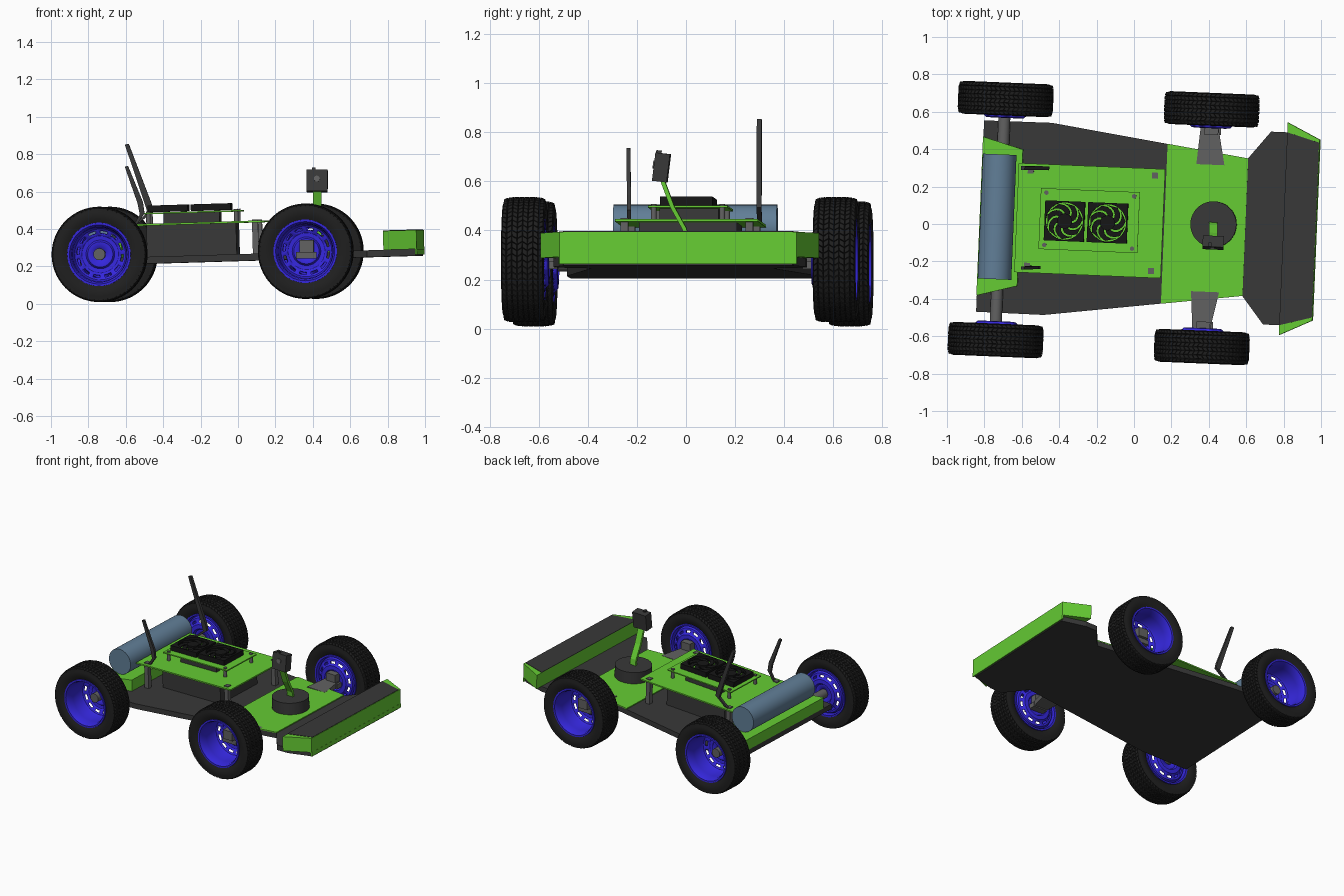
import bpy, bmesh
from math import sin, cos, pi, radians
from mathutils import Matrix, Vector

if "Cube" in bpy.data.objects:
    bpy.data.objects.remove(bpy.data.objects["Cube"])

# Frames: whole rover is yawed slightly; the body is also pitched nose-up
YAW = Matrix.Translation((0, .008, 0)) @ Matrix.Rotation(radians(-2.4), 4, 'Z')
BODY = YAW @ Matrix.Translation((.01, 0, 0)) @ Matrix.Rotation(radians(-1.7), 4, 'Y')


def material(name, rgb):
    m = bpy.data.materials.new(name)
    m.diffuse_color = (*rgb, 1)
    m.use_nodes = True
    m.node_tree.nodes["Principled BSDF"].inputs["Base Color"].default_value = m.diffuse_color
    return m


GREEN = material("green", (.13, .6, .033))
DARK = material("dark", (.04, .04, .04))
BLACK = material("black", (.008, .008, .008))
RUBBER = material("rubber", (.014, .014, .014))
BLUE = material("blue", (.035, .02, .72))
STEEL = material("steel", (.12, .21, .31))
GREY = material("grey", (.12, .12, .12))


def finish(name, bm, mat, M, smooth=False, recalc=True):
    if recalc:
        bmesh.ops.recalc_face_normals(bm, faces=bm.faces[:])
    me = bpy.data.meshes.new(name)
    bm.to_mesh(me)
    bm.free()
    ob = bpy.data.objects.new(name, me)
    bpy.context.collection.objects.link(ob)
    me.materials.append(mat)
    ob.matrix_world = M
    if smooth:
        bpy.ops.object.select_all(action='DESELECT')
        ob.select_set(True)
        bpy.context.view_layer.objects.active = ob
        bpy.ops.object.shade_smooth_by_angle(angle=radians(35))
    return ob


def add_prism(bm, pts, z0, z1):
    lo = [bm.verts.new((x, y, z0)) for x, y in pts]
    hi = [bm.verts.new((x, y, z1)) for x, y in pts]
    bm.faces.new(lo[::-1])
    bm.faces.new(hi)
    for i in range(len(pts)):
        j = (i + 1) % len(pts)
        bm.faces.new((lo[i], lo[j], hi[j], hi[i]))


def prism(name, pts, z0, z1, mat, M=BODY):
    bm = bmesh.new()
    add_prism(bm, pts, z0, z1)
    return finish(name, bm, mat, M)


def plate(name, half, z0, z1, mat, M=BODY):
    """Left/right symmetric plate from (u, half width) pairs."""
    return prism(name, half + [(u, -v) for u, v in reversed(half)], z0, z1, mat, M)


def box(name, u0, u1, v0, v1, z0, z1, mat, M=BODY):
    return prism(name, [(u0, v0), (u1, v0), (u1, v1), (u0, v1)], z0, z1, mat, M)


def rod(name, a, b, r, mat, M=BODY, seg=32):
    a, b = Vector(a), Vector(b)
    bm = bmesh.new()
    T = Matrix.Translation((a + b) / 2) @ (b - a).to_track_quat('Z', 'Y').to_matrix().to_4x4()
    bmesh.ops.create_cone(bm, cap_ends=True, segments=seg, radius1=r, radius2=r,
                          depth=(b - a).length, matrix=T)
    return finish(name, bm, mat, M, True)


def ribbon(name, path, across, thick, mat, M=YAW):
    """Bent bar: path points with per-point half width, offset sideways."""
    bm = bmesh.new()
    across, thick = Vector(across), Vector(thick)
    rings = [[bm.verts.new(Vector(p) + across * w * a + thick * b)
              for a, b in ((-1, -1), (1, -1), (1, 1), (-1, 1))] for *p, w in path]
    for r, s in zip(rings, rings[1:]):
        for i in range(4):
            bm.faces.new((r[i], r[i - 1], s[i - 1], s[i]))
    bm.faces.new(rings[0])
    bm.faces.new(rings[-1][::-1])
    return finish(name, bm, mat, M)


def lathe(prof, seg, twist=None, skip=lambda row, i: False, closed=False):
    """Revolve (radius, axial) profile around the y axis."""
    bm = bmesh.new()
    rings = []
    for k, (r, t) in enumerate(prof):
        off = twist[k] if twist else 0
        rings.append([bm.verts.new((r * cos(2 * pi * (i + off) / seg), t,
                                    r * sin(2 * pi * (i + off) / seg))) for i in range(seg)])
    rows = []
    for k in range(len(rings) if closed else len(rings) - 1):
        a, b = rings[k], rings[(k + 1) % len(rings)]
        rows.append([bm.faces.new((a[i], b[i], b[(i + 1) % seg], a[(i + 1) % seg]))
                     for i in range(seg) if not skip(k, i)])
    return bm, rows


# Chassis plate, front deck, rear slab
plate("chassis_plate", [(-.826, .512), (-.465, .514), (.592, .367), (.71, .516),
                        (.80, .516), (.968, .468)], .228, .265, DARK)
plate("front_deck", [(.16, .428), (.594, .368)], .265, .272, GREEN)
plate("rear_slab", [(-.826, .425), (-.61, .365)], .265, .345, GREEN)

# Front bumper with dark lid and front lip
plate("bumper", [(.80, .569), (.975, .484)], .264, .366, GREEN)
plate("bumper_lid", [(.80, .516), (.972, .468)], .366, .3685, DARK)
plate("bumper_lip", [(.966, .488), (.976, .484)], .235, .264, GREEN)

# Raised electronics deck, housing and posts
box("upper_deck", -.626, .158, -.292, .292, .432, .442, GREEN)
box("battery_box", -.48, .0, -.2, .2, .265, .432, DARK)
for u in (-.56, .105):
    for s in (-1, 1):
        box("deck_post", u - .016, u + .016, s * .255 - .016, s * .255 + .016, .265, .448, GREY)

# Top board, its core module and standoffs
box("top_board", -.5, .03, -.163, .163, .493, .501, GREEN)
box("core_module", -.39, -.09, -.12, .12, .442, .493, DARK)
for u in (-.47, .0):
    for s in (-1, 1):
        rod("standoff", (u, s * .14, .442), (u, s * .14, .508), .012, GREY, seg=12)

# Cooling fans: square frame with round opening, hub, curved blades
for cu in (-.366, -.136):
    FM = BODY @ Matrix.Translation((cu, -.008, .503))
    bm = bmesh.new()
    n, h = 40, .107
    ang = [2 * pi * i / n for i in range(n)]
    loops = []
    for z in (0, .036):
        loops.append([bm.verts.new((cos(a) * h / max(abs(cos(a)), abs(sin(a))),
                                    sin(a) * h / max(abs(cos(a)), abs(sin(a))), z)) for a in ang])
        loops.append([bm.verts.new((.1 * cos(a), .1 * sin(a), z)) for a in ang])
    for p, q in ((0, 1), (1, 3), (3, 2), (2, 0)):
        for i in range(n):
            j = (i + 1) % n
            bm.faces.new((loops[p][i], loops[p][j], loops[q][j], loops[q][i]))
    finish("fan_frame", bm, BLACK, FM)
    rod("fan_hub", (0, 0, 0), (0, 0, .034), .04, BLACK, FM)
    bm = bmesh.new()
    radii = [.036 + .0122 * i for i in range(6)]
    for k in range(7):
        def edge(r, shift):
            a = 2 * pi * k / 7 + shift + 90 * (r - .036) ** 1.6
            return r * cos(a), r * sin(a)
        add_prism(bm, [edge(r, 0) for r in radii] + [edge(r, .66) for r in reversed(radii)], .016, .024)
    finish("fan_blades", bm, BLACK, FM)

# Tank across the rear, sensor disc at the front
rod("rear_tank", (-.73, -.334, .437), (-.73, .334, .437), .09, STEEL, seg=40)
rod("sensor_disc", (.425, .008, .272), (.425, .008, .355), .123, DARK, seg=48)

# Camera on a bent arm
ribbon("camera_arm", [(.424, .012, .355, 1), (.424, .005, .405, 1), (.426, -.045, .495, 1),
                      (.427, -.088, .61, 1)], (.023, 0, 0), (0, .008, .003), GREEN)
CM = YAW @ Matrix.Translation((.427, -.09, .657)) @ Matrix.Rotation(radians(-7), 4, 'X')
box("camera_body", -.056, .056, -.03, .03, -.058, .058, DARK, CM)
rod("camera_lens", (0, -.028, .008), (0, -.036, .008), .016, GREY, CM, 24)
box("camera_knob", -.025, -.008, -.03, -.008, .058, .068, DARK, CM)

# Rear antennas, bent at the foot and leaning back
ribbon("tall_antenna", [(-.552, .27, .43, .7), (-.48, .27, .49, .9), (-.49, .27, .53, 1),
                        (-.606, .266, .853, .6)], (.017, 0, .004), (0, .01, 0), DARK)
ribbon("short_antenna", [(-.54, -.262, .42, .7), (-.502, -.262, .48, .9), (-.512, -.262, .54, 1),
                         (-.586, -.268, .735, .6)], (.014, 0, .004), (0, .008, 0), DARK)

# Axle and front suspension arms
AX = YAW @ Matrix.Translation((0, -.014, 0))
rod("rear_axle", (-.716, -.62, .265), (-.716, .62, .265), .032, GREY, AX)
for s in (-1, 1):
    prism("front_arm", [(.32, s * .34), (.335, s * .54), (.43, s * .54), (.47, s * .34)][::s],
          .25, .286, GREY, AX)
    box("front_hub_block", .355, .43, min(s * .5, s * .62), max(s * .5, s * .62), .275, .34, GREY, AX)
    box("front_hub_base", .335, .445, min(s * .5, s * .6), max(s * .5, s * .6), .242, .276, GREY, AX)

# Wheels: treaded tyre plus deep-dish slotted rim
half = [(.163, .07), (.19, .084), (.225, .088), (.240, .082), (.247, .064), (.248, .043), (.248, .021)]
tyre_prof = [(r, -t) for r, t in half] + [(.248, 0)] + half[::-1]
tyre_twist = [0, 0, 0, 0, .5, 0, .5, 0, .5, 0, .5, 0, 0, 0, 0]
rim_prof = [(.168, .078), (.16, .076), (.152, .06), (.148, .02), (.146, -.06), (.138, -.075),
            (.126, -.08), (.112, -.085), (.1, -.096), (.075, -.098), (.066, -.085), (.02, -.085)]

tyre_bm, tyre_rows = lathe(tyre_prof, 64, tyre_twist, closed=True)
bmesh.ops.recalc_face_normals(tyre_bm, faces=tyre_bm.faces[:])
blocks = [f for row in tyre_rows[3:11] for f in row]
bmesh.ops.inset_individual(tyre_bm, faces=blocks, thickness=.0022, depth=.007)
tyre = finish("tyre", tyre_bm, RUBBER, YAW, True)
rim_bm, _ = lathe(rim_prof, 60, skip=lambda k, i: k == 6 and i % 5 < 3)
rim = finish("rim", rim_bm, BLUE, YAW, True)
mod = rim.modifiers.new("thickness", 'SOLIDIFY')
mod.thickness, mod.offset = .007, 0
lip_bm, _ = lathe([(.17, -.082), (.17, .082), (.158, .082), (.150, .0), (.158, -.082)], 60, closed=True)
lip = finish("rim_barrel", lip_bm, BLUE, YAW, True)

first = True
for u, hv, z in ((-.713, .645, .264), (.39, .636, .281)):
    for s in (1, -1):
        W = AX @ Matrix.Translation((u, s * hv, z))
        if s < 0:
            W = W @ Matrix.Rotation(pi, 4, 'Z')
        for src in (tyre, rim, lip):
            ob = src
            if not first:
                ob = src.copy()
                bpy.context.collection.objects.link(ob)
            ob.matrix_world = W
        first = False
